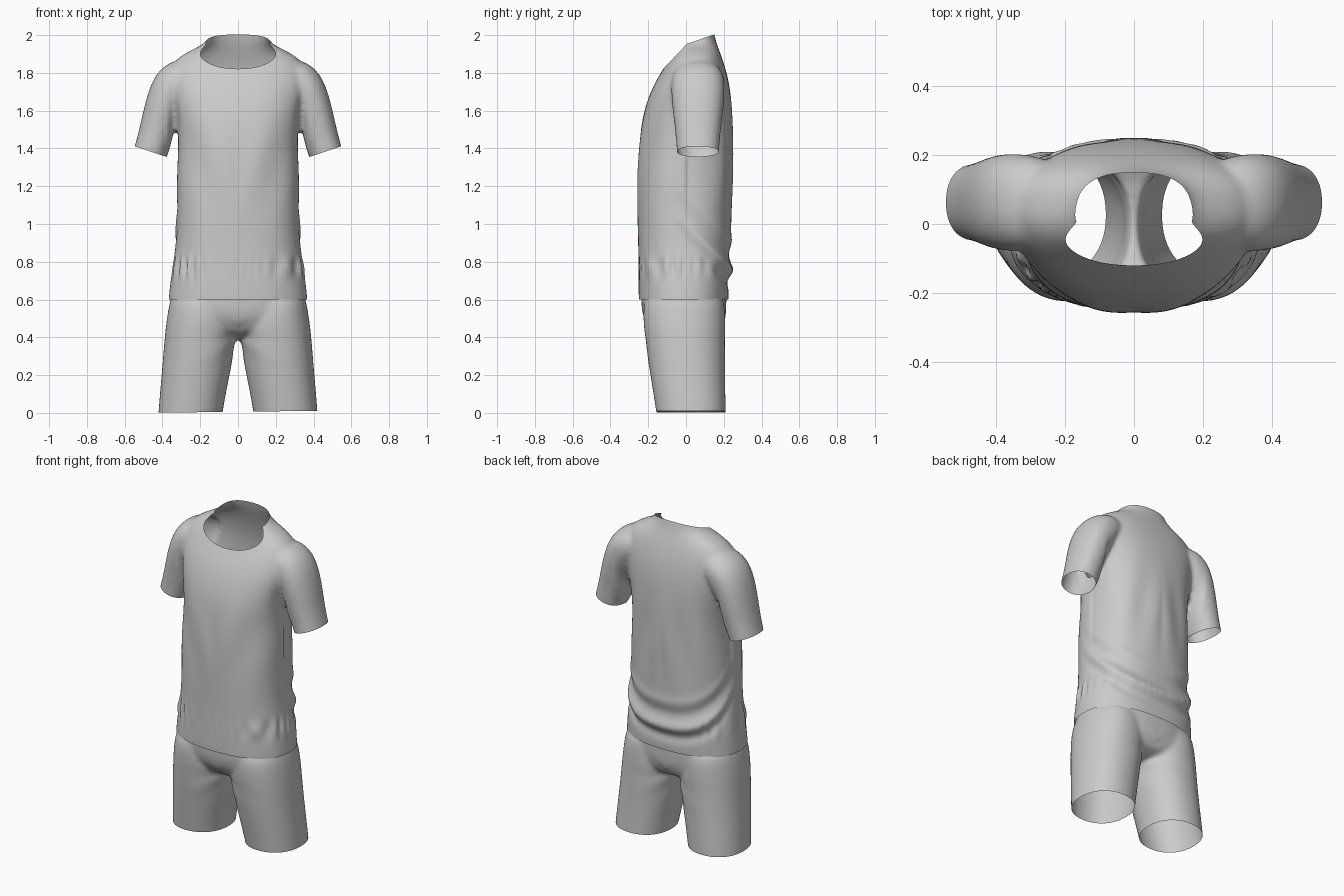
import bpy, bmesh, math
from mathutils import Vector

if "Cube" in bpy.data.objects:
    bpy.data.objects.remove(bpy.data.objects["Cube"])

cloth = bpy.data.materials.new("grey_cloth")
cloth.use_nodes = True
GREY = (0.6, 0.6, 0.6, 1)
cloth.diffuse_color = GREY
cloth.node_tree.nodes["Principled BSDF"].inputs["Base Color"].default_value = GREY

X, Y = Vector((1, 0, 0)), Vector((0, 1, 0))


def spow(v, p):
    return math.copysign(abs(v) ** p, v)


def gauss(d, w):
    return math.exp(-(d / w) ** 2)


def ring(bm, center, u, a, b, power=2.0, n=32):
    """Superellipse of vertices around center, spanned by u and the y axis."""
    out = []
    for i in range(n):
        t = math.tau * i / n
        out.append(bm.verts.new(Vector(center) + u * (a * spow(math.cos(t), 2 / power))
                                + Y * (b * spow(math.sin(t), 2 / power))))
    return out


def loft(bm, rings):
    """Closed tube through a list of rings."""
    for lo, hi in zip(rings, rings[1:]):
        for i in range(len(lo)):
            j = (i + 1) % len(lo)
            bm.faces.new((lo[i], lo[j], hi[j], hi[i]))
    bm.faces.new(rings[0])
    bm.faces.new(rings[-1])


def level_rings(bm, rows, power):
    """Horizontal rings from rows of z, x centre, half width, front y, back y."""
    return [ring(bm, (xc, (f + k) / 2, z), X, hw, (k - f) / 2, power)
            for z, xc, hw, f, k in rows]


def cut(bm, point, normal, where):
    """Trim the faces chosen by where beyond a plane, leaving an open edge."""
    faces = [f for f in bm.faces if where(f.calc_center_median())]
    geom = faces + list({e for f in faces for e in f.edges}) \
        + list({v for f in faces for v in f.verts})
    bmesh.ops.bisect_plane(bm, geom=geom, plane_co=point, plane_no=normal, clear_outer=True)


def fuse(name, bm, voxel):
    """Blend overlapping lofts into one skin."""
    bmesh.ops.recalc_face_normals(bm, faces=bm.faces)
    mesh = bpy.data.meshes.new(name)
    bm.to_mesh(mesh)
    bm.free()
    ob = bpy.data.objects.new(name, mesh)
    bpy.context.collection.objects.link(ob)
    bpy.ops.object.select_all(action='DESELECT')
    bpy.context.view_layer.objects.active = ob
    ob.select_set(True)
    ob.modifiers.new("round", 'SUBSURF').levels = 2
    blend = ob.modifiers.new("blend", 'REMESH')
    blend.mode, blend.voxel_size = 'VOXEL', voxel
    soft = ob.modifiers.new("soften", 'SMOOTH')
    soft.factor, soft.iterations = 0.5, 10
    for m in list(ob.modifiers):
        bpy.ops.object.modifier_apply(modifier=m.name)
    return ob


def finish(ob, folds, cuts):
    """Press in the folds, open the ends and shade."""
    bm = bmesh.new()
    bm.from_mesh(ob.data)
    bm.normal_update()
    moves = [(v, v.normal * folds(v.co)) for v in bm.verts]
    for v, d in moves:
        v.co += d
    for c in cuts:
        cut(bm, *c)
    bm.to_mesh(ob.data)
    bm.free()
    ob.data.materials.clear()
    ob.data.materials.append(cloth)
    bpy.ops.object.shade_smooth()


# Shirt: body
bm = bmesh.new()
body = [(0.50, .376, -.246, .222), (0.60, .370, -.252, .224), (0.75, .353, -.253, .236),
        (0.85, .334, -.253, .238), (1.0, .326, -.257, .241), (1.2, .322, -.258, .246),
        (1.4, .312, -.253, .248), (1.55, .33, -.238, .248), (1.7, .365, -.192, .238),
        (1.8, .37, -.135, .217), (1.87, .335, -.092, .195), (1.915, .262, -.065, .178),
        (1.95, .185, -.045, .165), (1.985, .153, -.03, .154), (2.06, .14, -.02, .14)]
loft(bm, level_rings(bm, [(z, 0, hw, f, k) for z, hw, f, k in body], 2.4))

# Shirt: sleeves, as centre x, z, tilt of the axis, half width, half depth
sleeve = [(.20, 1.80, 1.1, .08, .10), (.28, 1.79, .9, .105, .133), (.35, 1.735, .6, .112, .145),
          (.397, 1.615, .38, .101, .136), (.43, 1.49, .32, .093, .12),
          (.463, 1.385, .32, .088, .111), (.49, 1.30, .32, .086, .109)]
for s in (1, -1):
    loft(bm, [ring(bm, (s * x, .063, z), Vector((s * math.cos(a), 0, math.sin(a))), w, d, 2.2)
              for x, z, a, w, d in sleeve])
shirt = fuse("shirt", bm, 0.011)


def shirt_folds(p):
    ax = abs(p.x)
    if ax > .38 and p.z > 1:
        return 0
    around = math.atan2(p.y, p.x)
    # slack swag drooping across the back
    swag = .75 + 1.0 * (.24 - p.y)
    back = min(1, max(0, (p.y + .08) / .26))
    d = back * (.016 * gauss(p.z - swag, .035) - .009 * gauss(p.z - swag - .085, .04)
                + .005 * gauss(p.z - swag - .16, .035) - .011 * gauss(p.z - swag + .07, .035))
    # puckers over the waistband, strongest at the front corners
    side = (.12 + .88 * gauss(ax - .28, .08)) * (1 if p.y < 0 else .4)
    d += .010 * side * math.sin(27 * around + 3 * math.sin(5 * around)) * gauss(p.z - .77, .05)
    # long soft drapes on chest and back
    fade = gauss(p.z - 1.3, .22)
    if p.y < 0:
        d += .005 * fade * math.sin(26 * (ax - .25 * (p.z - 1.2)))
    else:
        d += .005 * fade * math.sin(34 * (ax + .12 * (p.z - 1.2)))
    # armpit creases
    d -= .010 * gauss(ax - .335, .025) * gauss(p.z - 1.55, .1)
    return d


def neck_zone(c):
    return abs(c.x) < .22 and c.z > 1.75


cuts = [((0, 0, .6), (0, 0, -1), lambda c: c.z < .7),
        ((0, .14, 2.0), (0, -.34, 1), neck_zone),
        ((0, -.105, 1.838), (0, -1.05, 1), neck_zone)]
for s in (1, -1):
    cuts.append(((s * .463, 0, 1.383), (s * .316, 0, -.949),
                 lambda c, s=s: c.x * s > .345 and 1.2 < c.z < 1.5))
finish(shirt, shirt_folds, cuts)

# Shorts: hips and two legs
bm = bmesh.new()
hips = [(.92, .30, -.22, .20), (.82, .318, -.23, .212), (.7, .343, -.238, .216),
        (.58, .364, -.24, .215), (.5, .36, -.228, .212), (.44, .31, -.19, .19),
        (.39, .2, -.12, .13)]
loft(bm, level_rings(bm, [(z, 0, hw, f, k) for z, hw, f, k in hips], 2.4))
leg = [(.66, .185, .16, -.20, .185), (.56, .186, .183, -.233, .21), (.42, .198, .19, -.22, .208),
       (.28, .213, .185, -.202, .207), (.14, .234, .177, -.18, .208),
       (.0, .252, .17, -.157, .212), (-.08, .26, .168, -.147, .212)]
for s in (1, -1):
    loft(bm, level_rings(bm, [(z, s * x, hw, f, k) for z, x, hw, f, k in leg], 2.2))
shorts = fuse("shorts", bm, 0.011)


def shorts_folds(p):
    # pulled cloth fanning out from the crotch
    fan = math.atan2(p.z - .42, abs(p.x) + .05)
    return .002 * math.sin(9 * fan) * gauss(p.z - .35, .15) * gauss(p.x, .2)


finish(shorts, shorts_folds, [((0, 0, .82), (0, 0, 1), lambda c: c.z > .7),
                              ((0, 0, .006), (.012, 0, -1), lambda c: c.z < .15)])
